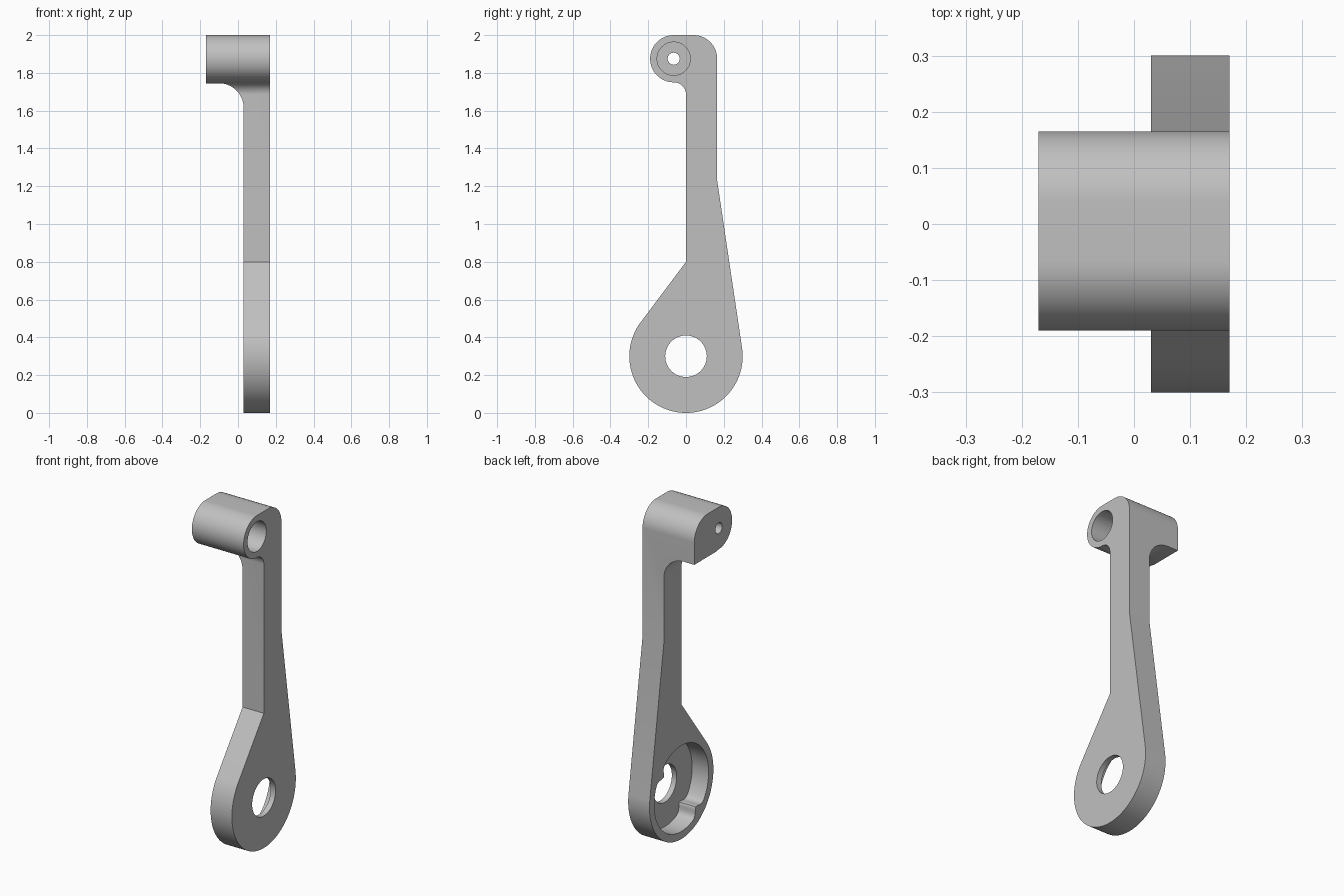
import bpy, bmesh
from math import cos, sin, pi, radians, exp, acos, atan2, hypot, degrees

if "Cube" in bpy.data.objects:
    bpy.data.objects.remove(bpy.data.objects["Cube"])

grey = bpy.data.materials.new("plain_grey")
grey.use_nodes = True
grey.diffuse_color = (0.53, 0.53, 0.53, 1)
grey.node_tree.nodes["Principled BSDF"].inputs["Base Color"].default_value = grey.diffuse_color


def arc(centre, radius, start, end, steps):
    """Points along an arc, angles in degrees."""
    angles = [radians(start + (end - start) * i / steps) for i in range(steps + 1)]
    return [(centre[0] + radius * cos(a), centre[1] + radius * sin(a)) for a in angles]


def circle(centre, radius, steps=64):
    return arc(centre, radius, 0, 360, steps)[:-1]


def prism(name, outline, low, high, axis="x"):
    """Extrude a closed outline along the x or y axis."""
    bm = bmesh.new()
    place = (lambda p, d: (d, p[0], p[1])) if axis == "x" else (lambda p, d: (p[0], d, p[1]))
    a = [bm.verts.new(place(p, low)) for p in outline]
    b = [bm.verts.new(place(p, high)) for p in outline]
    bm.faces.new(a)
    bm.faces.new(b)
    for i in range(len(a)):
        j = (i + 1) % len(a)
        bm.faces.new((a[i], a[j], b[j], b[i]))
    bmesh.ops.recalc_face_normals(bm, faces=bm.faces)
    mesh = bpy.data.meshes.new(name)
    bm.to_mesh(mesh)
    bm.free()
    mesh.materials.append(grey)
    obj = bpy.data.objects.new(name, mesh)
    bpy.context.collection.objects.link(obj)
    return obj


def tangent(point, centre, radius, side):
    """Angle where a line from the point touches the circle."""
    dx, dz = point[0] - centre[0], point[1] - centre[1]
    return degrees(atan2(dz, dx) + side * acos(radius / hypot(dx, dz)))


# Key points of the side profile
hub, hub_r = (0, 0.3), 0.3
pin, pin_r = (-0.065, 1.875), 0.125
front_bend, back_bend = (0, 0.8), (0.165, 1.23)

# Lever body: round hub, tapering arm and rounded head
profile = arc(hub, hub_r, tangent(front_bend, hub, hub_r, 1),
              360 + tangent(back_bend, hub, hub_r, -1), 64)
profile.append(back_bend)
profile += arc((0.04, 1.875), 0.125, 0, 90, 20)
profile += arc(pin, pin_r, 90, 270, 40)
profile += arc((-0.065, 1.685), 0.065, 90, 0, 14)[1:]
profile.append(front_bend)
lever = prism("lever_arm", profile, -0.17, 0.17)

# Space under the overhanging head, with a fillet into the arm
under = [(-0.4, -0.2), (0.03, -0.2)] + arc((-0.1, 1.615), 0.13, 0, 90, 20) + [(-0.4, 1.745)]

# Hub pocket with two rounded ribs on its wall
pocket = []
for i in range(180):
    t = radians(i * 2)
    r = 0.255 - sum(0.045 * exp(-((t - radians(k)) / 0.13) ** 2) for k in (38, 230))
    pocket.append((hub[0] + r * cos(t), hub[1] + r * sin(t)))

cutters = [
    prism("under_head_cutter", under, -0.5, 0.5, "y"),
    prism("hub_pocket_cutter", pocket, -0.1, 0.138),
    prism("hub_hole_cutter", circle(hub, 0.11), -0.1, 0.3),
    prism("pin_bore_cutter", circle(pin, 0.088), -0.1, 0.3),
    prism("pin_hole_cutter", circle(pin, 0.032, 32), -0.3, 0.3),
]

bpy.context.view_layer.objects.active = lever
for cutter in cutters:
    cutter.hide_render = True
    mod = lever.modifiers.new(cutter.name, "BOOLEAN")
    mod.operation = "DIFFERENCE"
    mod.solver = "EXACT"
    mod.object = cutter
    bpy.ops.object.modifier_apply(modifier=mod.name)
    bpy.data.objects.remove(cutter)

# Smooth the curved walls and keep the edges crisp
bpy.ops.object.select_all(action="DESELECT")
lever.select_set(True)
bpy.ops.object.shade_smooth_by_angle(angle=radians(25))
